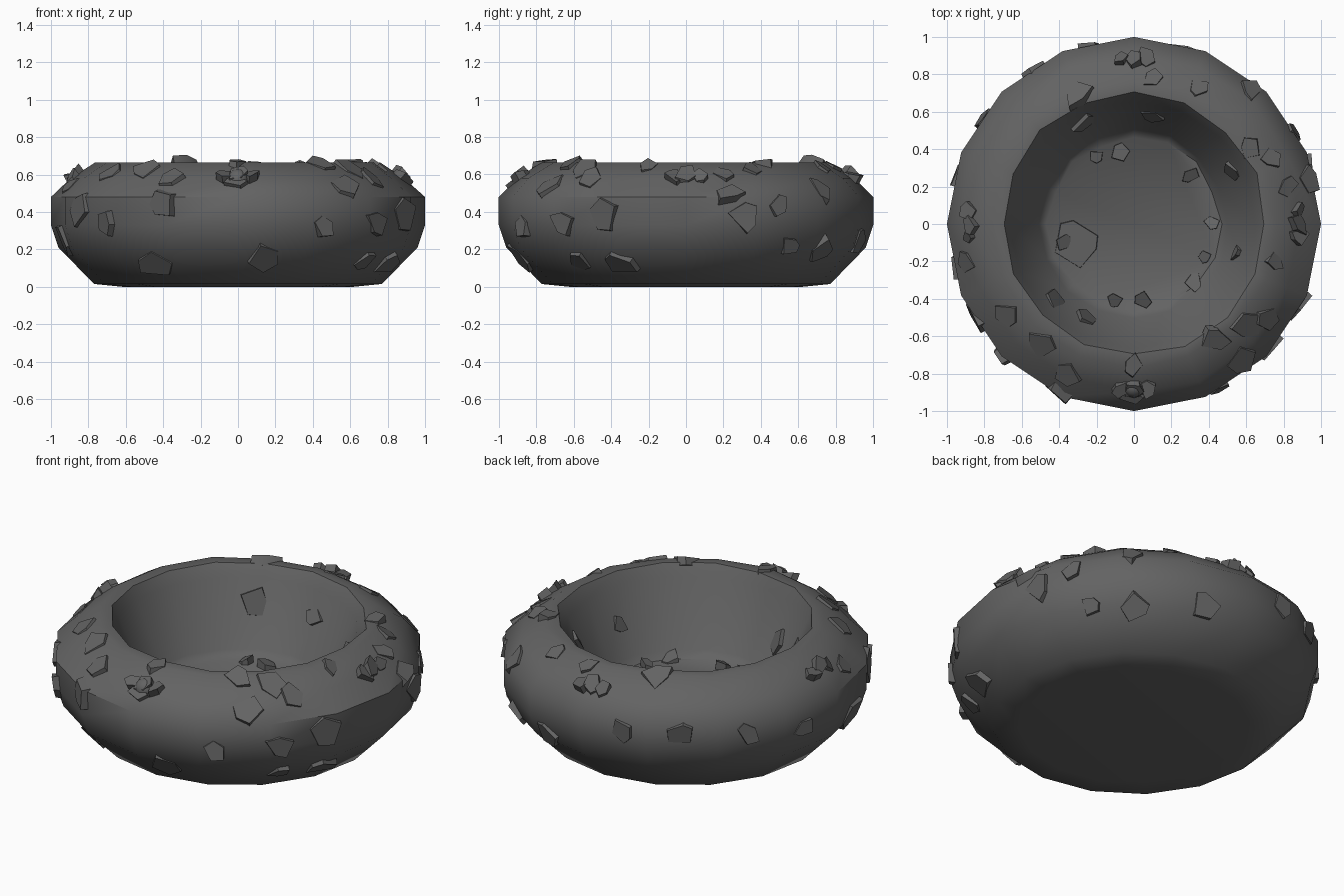
import bpy, bmesh, random
from math import sin, cos, pi, radians
from mathutils import Vector

random.seed(4)
SIDES = 16

cube = bpy.data.objects.get("Cube")
if cube:
    bpy.data.objects.remove(cube, do_unlink=True)

stone = bpy.data.materials.new("dark grey stone")
stone.use_nodes = True
grey = (0.125, 0.125, 0.125, 1)
stone.diffuse_color = grey
shader = stone.node_tree.nodes["Principled BSDF"]
shader.inputs["Base Color"].default_value = grey
shader.inputs["Roughness"].default_value = 0.9


def finish(name, bm, angle):
    """Turn a bmesh into a smooth-shaded stone object."""
    bmesh.ops.recalc_face_normals(bm, faces=bm.faces)
    mesh = bpy.data.meshes.new(name)
    bm.to_mesh(mesh)
    bm.free()
    mesh.materials.append(stone)
    obj = bpy.data.objects.new(name, mesh)
    bpy.context.collection.objects.link(obj)
    bpy.ops.object.select_all(action="DESELECT")
    obj.select_set(True)
    bpy.context.view_layer.objects.active = obj
    bpy.ops.object.shade_smooth_by_angle(angle=radians(angle))
    return obj


# Bowl: one profile from the underside, over the rim, to the floor
profile = [(0.62, 0), (0.77, 0.015), (0.96, 0.21), (1, 0.33), (1, 0.48),
           (0.9, 0.58), (0.77, 0.665), (0.7, 0.665), (0.66, 0.6),
           (0.5, 0.24), (0.46, 0.2)]
bm = bmesh.new()
rings = []
for i, (r, z) in enumerate(profile):
    wobble = 0.012 if 5 <= i else 0
    ring = []
    for k in range(SIDES):
        a = 2 * pi * k / SIDES
        rr = r + random.uniform(-wobble, wobble)
        ring.append(bm.verts.new((rr * cos(a), rr * sin(a), z)))
    rings.append(ring)
for low, high in zip(rings, rings[1:]):
    for k in range(SIDES):
        n = (k + 1) % SIDES
        bm.faces.new((low[k], low[n], high[n], high[k]))
bm.faces.new(rings[0])
bm.faces.new(rings[-1])
bowl = finish("bowl", bm, 45)
bpy.context.view_layer.update()


def chip(bm, origin, direction, size, height, corners=5):
    """Add an irregular tilted flake where a ray meets the bowl."""
    hit, point, normal, _ = bowl.ray_cast(origin, direction)
    if not hit:
        return
    u = normal.orthogonal().normalized()
    v = normal.cross(u)
    turn, lean = random.uniform(0, 2 * pi), random.uniform(0, 2 * pi)
    base, top = [], []
    for k in range(corners):
        a = turn + 2 * pi * (k + random.uniform(-0.3, 0.3)) / corners
        r = size * random.uniform(0.65, 1.15)
        flat = u * cos(a) * r + v * sin(a) * r
        lift = height * (0.55 + 0.45 * cos(a - lean))
        base.append(bm.verts.new(point + flat - normal * 0.04))
        top.append(bm.verts.new(point + flat * 0.9 + normal * lift))
    for k in range(corners):
        n = (k + 1) % corners
        bm.faces.new((base[k], base[n], top[n], top[k]))
    bm.faces.new(base)
    bm.faces.new(top)


def from_side(bm, degrees, z, size, height=0.025):
    a = radians(degrees)
    out = Vector((cos(a), sin(a), 0))
    chip(bm, out * 2 + Vector((0, 0, z)), -out, size, height)


def from_above(bm, x, y, size, height=0.025, corners=5):
    chip(bm, Vector((x, y, 2)), Vector((0, 0, -1)), size, height, corners)


# Flakes around the outer wall: degrees, height, size
bm = bmesh.new()
for spot in [(280, .15, .12), (246, .43, .1), (240, .12, .13), (269, .56, .07),
             (298, .33, .07), (318, .34, .09), (308, .54, .09),
             (320, .14, .1), (225, .33, .08), (210, .42, .1),
             (334, .38, .1), (336, .13, .11), (14, .5, .08),
             (19, .38, .1), (36, .22, .07), (50, .2, .08), (30, .44, .08),
             (104, .4, .08), (123, .42, .08), (145, .4, .08),
             (194, .25, .1), (74, .24, .1), (165, .35, .07)]:
    from_side(bm, *spot)
finish("wall_flakes", bm, 30)

# Flakes on the sloping shoulder and rim: x, y, size
bm = bmesh.new()
for spot in [(-.68, -.5, .09), (-.5, -.64, .09), (-.35, -.8, .09),
             (.6, -.55, .09), (.45, -.62, .09), (.72, -.5, .08),
             (.62, .72, .08), (.62, .4, .07), (.74, .35, .08), (-.3, .7, .09),
             (.1, .78, .07), (.35, .73, .07), (.75, -.2, .07),
             (-.9, -.2, .07), (0, -.75, .07), (.82, .2, .07)]:
    from_above(bm, *spot, height=0.018)
finish("shoulder_flakes", bm, 30)

# Larger lumps at the four compass points of the shoulder
bm = bmesh.new()
for k in range(4):
    a = k * pi / 2
    for offset, size in ((-0.07, 0.06), (0, 0.07), (0.08, 0.05)):
        from_above(bm, 0.88 * cos(a + offset), 0.88 * sin(a + offset),
                   size, 0.045)
finish("shoulder_lumps", bm, 30)

# Rounded pebble set in the front lump
bm = bmesh.new()
bmesh.ops.create_uvsphere(bm, u_segments=12, v_segments=8, radius=0.06)
bmesh.ops.translate(bm, verts=bm.verts, vec=(0, -0.87, 0.57))
finish("front_pebble", bm, 60)

# Flakes on the inner wall
bm = bmesh.new()
for spot in [(-.27, .54, .09), (-.26, -.5, .08), (.53, .28, .07),
             (-.42, -.42, .08), (.55, -.15, .06), (.1, .58, .07)]:
    from_above(bm, *spot)
finish("inner_flakes", bm, 30)

# Broken stones lying on the floor
bm = bmesh.new()
from_above(bm, -.3, -.09, .16, 0.02, 6)
for spot in [(-.37, -.09, .06), (-.08, .39, .06), (-.2, .36, .05),
             (.3, .26, .05), (.42, 0, .05), (.04, -.4, .06), (.32, -.32, .06),
             (-.1, -.41, .05), (.38, -.18, .04)]:
    from_above(bm, *spot, height=0.05)
finish("floor_stones", bm, 30)
